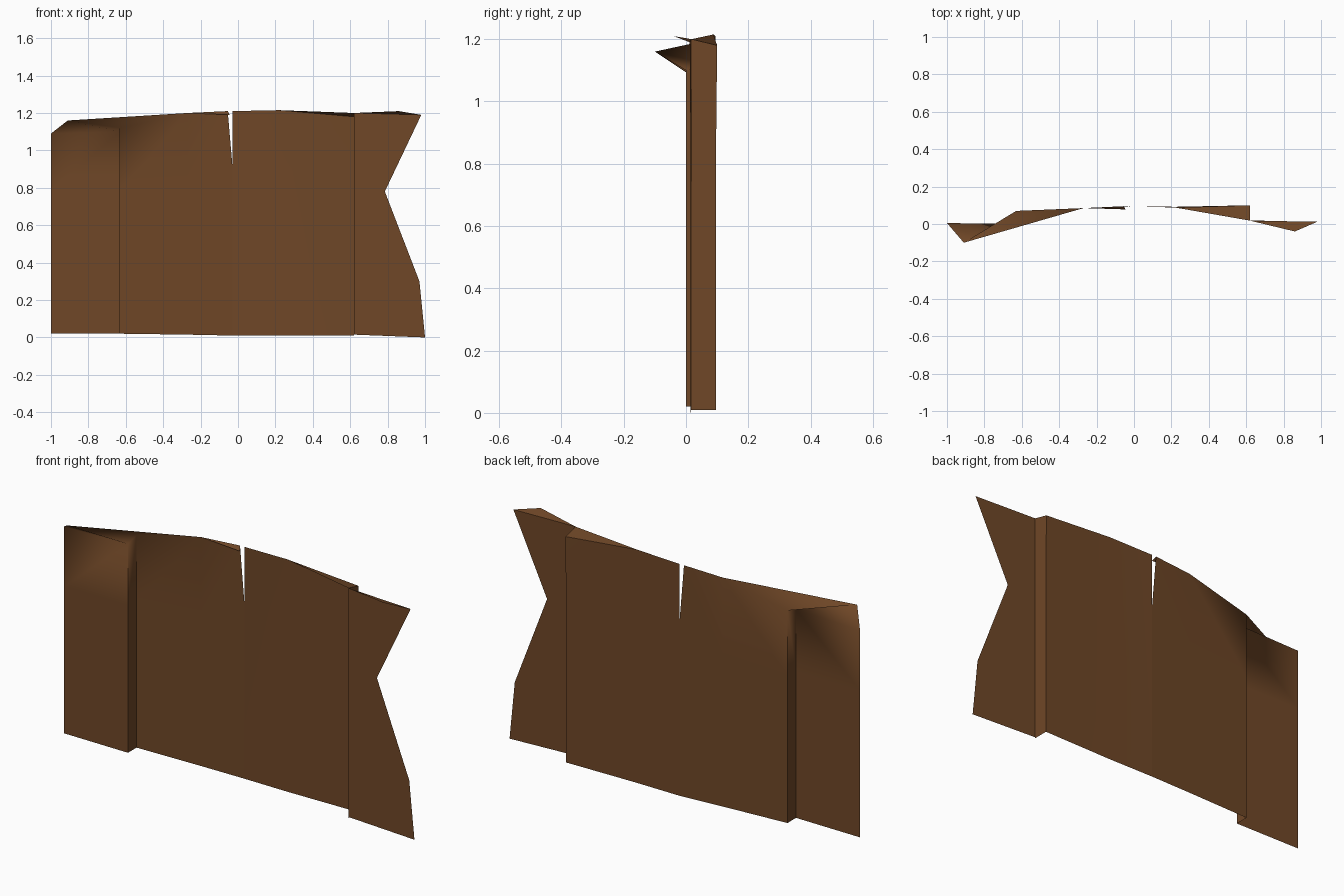
import bpy
import bmesh

cube = bpy.data.objects.get("Cube")
if cube:
    bpy.data.objects.remove(cube)

brown = bpy.data.materials.new("rust brown")
brown.use_nodes = True
color = (0.16, 0.063, 0.02, 1)
brown.diffuse_color = color
bsdf = brown.node_tree.nodes["Principled BSDF"]
bsdf.inputs["Base Color"].default_value = color
bsdf.inputs["Roughness"].default_value = 0.9


def finish(name, bm, smooth):
    for face in bm.faces:
        face.smooth = smooth
    mesh = bpy.data.meshes.new(name)
    bm.to_mesh(mesh)
    bm.free()
    mesh.materials.append(brown)
    obj = bpy.data.objects.new(name, mesh)
    bpy.context.collection.objects.link(obj)
    return obj


def plate(name, points):
    bm = bmesh.new()
    bm.faces.new([bm.verts.new(p) for p in points])
    finish(name, bm, False)


def sheet(name, columns, creases=(), flap=None):
    """Columns are (x, y, bottom z, middle z, top point); flap is a tip and its hinge columns."""
    bm = bmesh.new()
    rows = [[bm.verts.new(p) for p in ((x, y, low), (x, y, mid), top)]
            for x, y, low, mid, top in columns]
    for a, b in zip(rows, rows[1:]):
        for i in range(2):
            bm.faces.new((a[i], b[i], b[i + 1], a[i + 1]))
    if flap:
        tip = bm.verts.new(flap[0])
        for i in range(flap[1]):
            bm.faces.new((rows[i][2], rows[i + 1][2], tip))
    # Sharp creases where the sheet steps backwards
    for i in creases:
        for j in range(2):
            bm.edges.get((rows[i][j], rows[i][j + 1])).smooth = False
    finish(name, bm, True)


# Left-hand half of the sheet, with a step and a corner curled forward
sheet("curled_half", [
    (-1.0, 0.005, 0.02, 0.78, (-1.0, 0.005, 1.09)),
    (-0.63, 0.0, 0.02, 0.78, (-0.63, 0.0, 1.10)),
    (-0.63, 0.07, 0.02, 0.78, (-0.63, 0.07, 1.12)),
    (-0.27, 0.085, 0.015, 0.8, (-0.27, 0.085, 1.20)),
    (-0.03, 0.095, 0.01, 0.92, (-0.055, 0.095, 1.21)),
], creases=(1, 2), flap=((-0.91, -0.1, 1.16), 3))

# Flat half beyond the slit, ending in the second step
sheet("flat_half", [
    (-0.03, 0.095, 0.01, 0.92, (-0.03, 0.095, 1.21)),
    (0.22, 0.092, 0.01, 0.9, (0.22, 0.088, 1.215)),
    (0.62, 0.097, 0.01, 0.9, (0.62, 0.1, 1.18)),
    (0.62, 0.018, 0.01, 0.9, (0.62, 0.018, 1.20)),
], creases=(2,))

# Torn outer panel
plate("torn_panel", [
    (0.62, 0.018, 0.015), (1.0, 0.015, 0.0), (0.97, 0.015, 0.3),
    (0.785, 0.015, 0.78), (0.98, 0.012, 1.19), (0.62, 0.018, 1.20)])

# Small folded corners along the top edge
plate("torn_panel_fold", [
    (0.62, 0.018, 1.20), (0.98, 0.012, 1.19), (0.86, -0.04, 1.21)])
plate("step_fold", [
    (0.22, 0.088, 1.215), (0.62, 0.1, 1.18), (0.62, 0.018, 1.20)])
plate("slit_fold", [
    (-0.27, 0.085, 1.20), (-0.055, 0.095, 1.21), (-0.045, 0.078, 1.19)])
